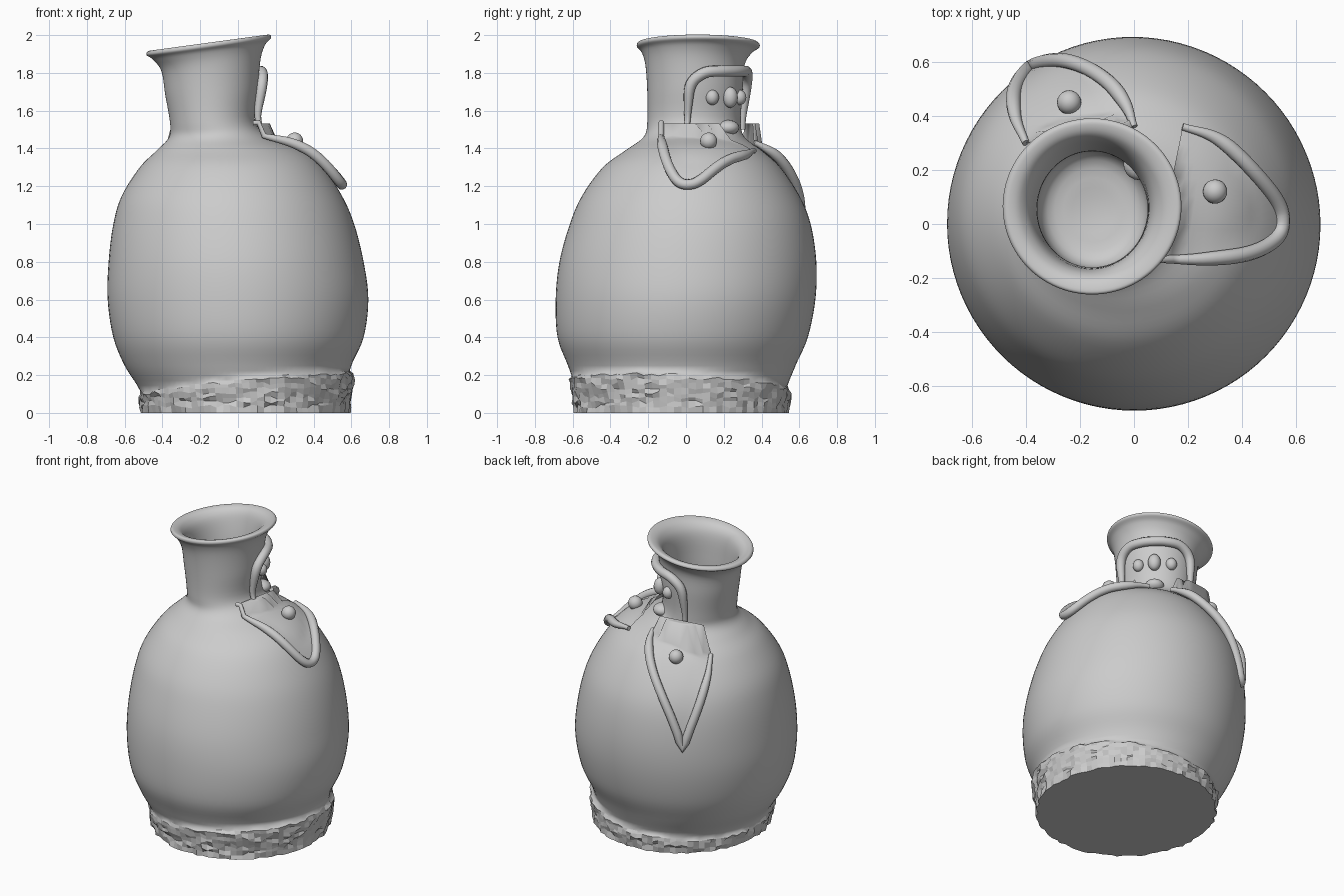
import bpy, bmesh, math, random
from mathutils import Vector
from mathutils.bvhtree import BVHTree

random.seed(4)
cube = bpy.data.objects.get("Cube")
if cube:
    bpy.data.objects.remove(cube)

clay = bpy.data.materials.new("grey_clay")
clay.use_nodes = True
GREY = (0.6, 0.6, 0.6, 1)
clay.diffuse_color = GREY
clay.node_tree.nodes["Principled BSDF"].inputs["Base Color"].default_value = GREY

SEGMENTS = 96
STEPS = 5
NECK = Vector((-0.14, 0.05, 0))


def smooth(t):
    t = max(0, min(1, t))
    return t * t * (3 - 2 * t)


def spline(points, steps):
    """Catmull-Rom samples through points of any dimension."""
    pts = [Vector(p) for p in points]
    pts = [pts[0] * 2 - pts[1]] + pts + [pts[-1] * 2 - pts[-2]]
    out = []
    for a, b, c, d in zip(pts, pts[1:], pts[2:], pts[3:]):
        for i in range(steps):
            t = i / steps
            out.append((b * 2 + (c - a) * t + (a * 2 - b * 5 + c * 4 - d) * t ** 2
                        + (b * 3 - a - c * 3 + d) * t ** 3) / 2)
    return out + [pts[-2]]


def finish(bm, name):
    mesh = bpy.data.meshes.new(name)
    bm.to_mesh(mesh)
    bm.free()
    mesh.materials.append(clay)
    ob = bpy.data.objects.new(name, mesh)
    bpy.context.collection.objects.link(ob)
    return ob


# Vessel sections: height, left and right extent, front and back extent
sections = [
    (0, -.49, .55, -.56, .51),
    (.12, -.52, .57, -.58, .53),
    (.25, -.6, .6, -.625, .58),
    (.4, -.66, .665, -.68, .645),
    (.6, -.69, .69, -.69, .685),
    (.8, -.685, .665, -.67, .69),
    (1, -.66, .615, -.615, .66),
    (1.15, -.615, .55, -.55, .6),
    (1.3, -.52, .45, -.44, .5),
    (1.39, -.43, .34, -.32, .4),
    (1.46, -.365, .17, -.225, .31),
    (1.54, -.36, .09, -.205, .29),
    (1.7, -.385, .105, -.205, .3),
    (1.84, -.405, .12, -.215, .31),
    (1.91, -.45, .145, -.235, .35),
    (1.94, -.485, .175, -.26, .39),
    (1.96, -.47, .16, -.25, .375),
    (1.94, -.42, .1, -.2, .33),
    (1.87, -.38, .06, -.17, .3),
    (1.7, -.36, .05, -.16, .27),
    (1.45, -.34, .04, -.15, .26),
    (1.4, -.2, -.1, 0, .1)]


def foot_line(x, y):
    return 0.14 + 0.1 * x - 0.05 * y


# Vessel: lofted body, leaning neck, flared rim and hollow mouth
bm = bmesh.new()
rings = []
for z, x0, x1, y0, y1 in spline(sections, STEPS):
    ring = []
    for i in range(SEGMENTS):
        a = math.tau * i / SEGMENTS
        c, s = math.cos(a), math.sin(a)
        x = (x0 + x1 + (x1 - x0) * c) / 2
        y = (y0 + y1 + (y1 - y0) * s) / 2
        lift = 0.136 * (x + 0.155) * smooth((z - 1.45) / 0.45)
        # rough foot band with an uneven upper edge
        band = smooth((foot_line(x, y) - z) / 0.04 + 0.5)
        push = band * (0.03 + 0.01 * c + random.uniform(-0.01, 0.01))
        drop = band * random.uniform(0, 0.02)
        ring.append(bm.verts.new((x + c * push, y + s * push, z + lift + drop)))
    rings.append(ring)
for low, high in zip(rings, rings[1:]):
    for i in range(SEGMENTS):
        j = (i + 1) % SEGMENTS
        bm.faces.new((low[i], low[j], high[j], high[i]))
bm.faces.new(rings[-1])
for v in rings[0]:
    v.co.z = 0
bm.faces.new(list(reversed(rings[0])))
bm.normal_update()
for f in bm.faces:
    p = f.calc_center_median()
    f.smooth = p.z > foot_line(p.x, p.y)
tree = BVHTree.FromBMesh(bm)
finish(bm, "vessel")


def on_shoulder(x, y, lift=0):
    """Point on the shoulder below a plan position."""
    hit = tree.ray_cast(Vector((x, y, 3)), Vector((0, 0, -1)))[0]
    return Vector((x, y, min(hit.z, 1.52) + lift))


def on_neck(angle, z, lift=0):
    """Point on the neck at an angle in degrees."""
    a = math.radians(angle)
    out = Vector((math.cos(a), math.sin(a), 0))
    hit = tree.ray_cast(NECK + out + Vector((0, 0, z)), -out)[0]
    return hit + out * lift


def ridge(name, points, radius):
    """Rounded clay coil, thinner at both ends."""
    curve = bpy.data.curves.new(name, "CURVE")
    curve.dimensions = "3D"
    curve.bevel_depth = radius
    curve.bevel_resolution = 3
    curve.use_fill_caps = True
    path = curve.splines.new("POLY")
    path.points.add(len(points) - 1)
    for i, p in enumerate(points):
        path.points[i].co = (*p, 1)
        path.points[i].radius = 0.5 + 0.5 * smooth(5 * min(i, len(points) - 1 - i) / len(points))
    curve.materials.append(clay)
    ob = bpy.data.objects.new(name, curve)
    bpy.context.collection.objects.link(ob)
    bpy.ops.object.select_all(action="DESELECT")
    bpy.context.view_layer.objects.active = ob
    ob.select_set(True)
    bpy.ops.object.convert(target="MESH")
    bpy.ops.object.shade_smooth()


def knob(name, place, size):
    bm = bmesh.new()
    bmesh.ops.create_uvsphere(bm, u_segments=20, v_segments=12, radius=1)
    for v in bm.verts:
        v.co = Vector(a * b for a, b in zip(v.co, size)) + place
    for f in bm.faces:
        f.smooth = True
    finish(bm, name)


def lapel(name, outline, button):
    """Raised collar flap: filled panel, lip and button."""
    plan = spline(outline, 6)
    last = len(plan) - 1
    edge = []
    for i, p in enumerate(plan):
        edge.append(on_shoulder(p.x, p.y, 0.015 + 0.045 * math.sin(math.pi * i / last)))
    ridge(name + "_lip", edge, 0.028)
    bm = bmesh.new()
    rows = []
    across = 8
    for i in range(last // 2 + 1):
        a, b = edge[i], edge[last - i]
        row = []
        for k in range(across + 1):
            p = a.lerp(b, k / across)
            p.z = max(p.z - 0.01, on_shoulder(p.x, p.y, 0.012).z)
            row.append(bm.verts.new(p))
        rows.append(row)
    for r, q in zip(rows, rows[1:]):
        for k in range(across):
            f = bm.faces.new((r[k], q[k], q[k + 1], r[k + 1]))
            f.smooth = True
    bmesh.ops.recalc_face_normals(bm, faces=bm.faces)
    if sum(f.normal.z for f in bm.faces) < 0:
        bmesh.ops.reverse_faces(bm, faces=bm.faces)
    finish(bm, name + "_panel")
    knob(name + "_button", on_shoulder(*button, 0.035), (0.045, 0.045, 0.045))


# Two collar flaps on the shoulders
lapel("left_lapel", [(.08, -.13), (.25, -.13), (.42, -.11), (.52, -.06), (.55, .01),
                     (.52, .1), (.4, .24), (.3, .32), (.18, .36)], (.3, .12))
lapel("back_lapel", [(-.4, .3), (-.44, .4), (-.44, .5), (-.38, .58), (-.28, .605),
                     (-.18, .58), (-.09, .52), (-.03, .44), (0, .36)], (-.24, .45))

# Hood around the face
hood = [(-10, 1.5), (-9, 1.62), (-5, 1.74), (10, 1.8), (30, 1.81)]
hood += [(94 - a, z) for a, z in [(47, 1.81)] + hood[::-1]]
ridge("hood", [on_neck(a, z, 0.02) for a, z in spline(hood, 5)], 0.03)

# Face
for side, angle in (("left", 22), ("right", 72)):
    knob(side + "_eye", on_neck(angle, 1.67), (0.035, 0.035, 0.04))
knob("nose", on_neck(47, 1.67, 0.01), (0.04, 0.04, 0.055))
knob("mouth", on_neck(47, 1.51, -0.01), (0.06, 0.06, 0.04))
